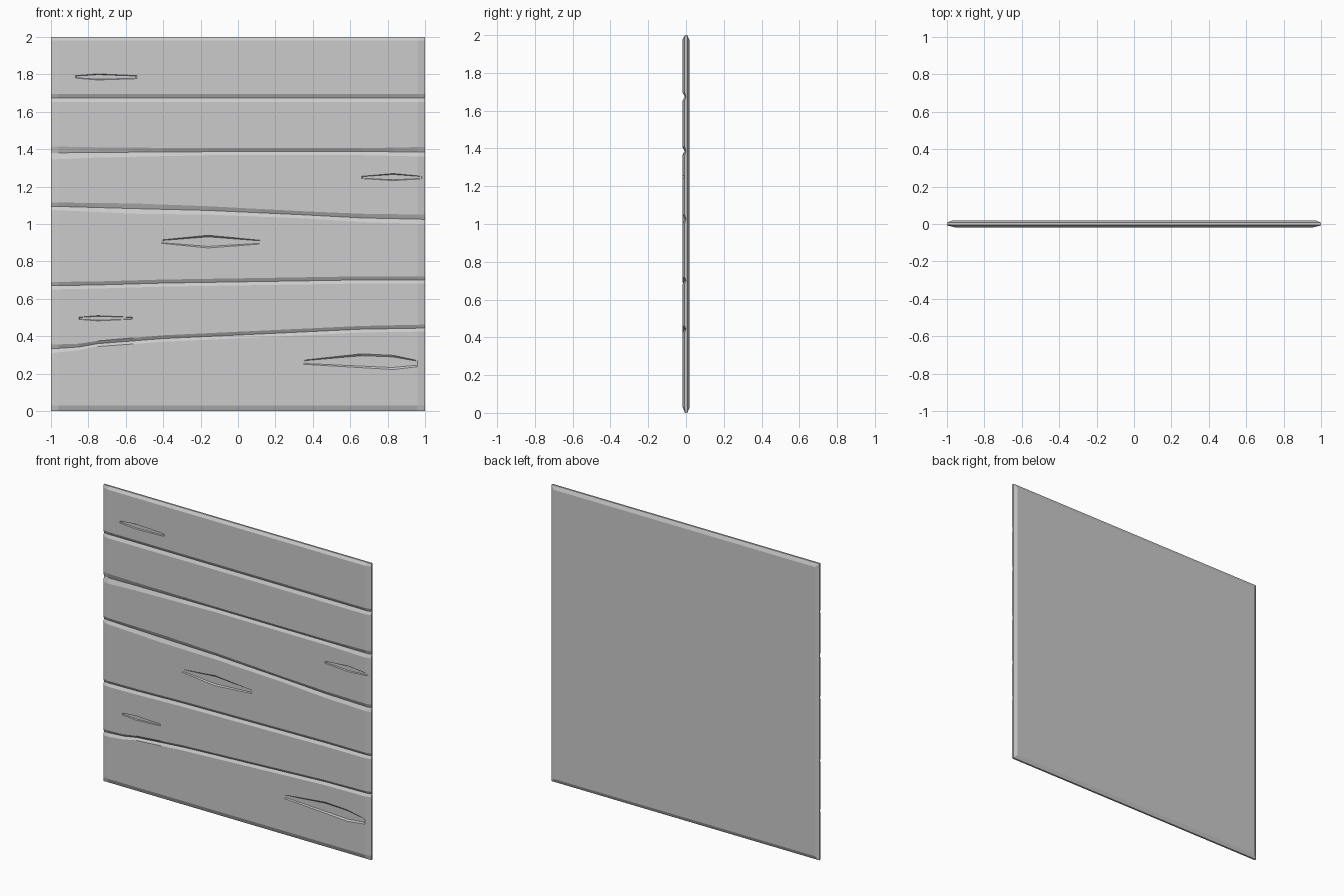
import bpy, bmesh

if "Cube" in bpy.data.objects:
    bpy.data.objects.remove(bpy.data.objects["Cube"])

FRONT, BACK = -0.0175, 0.0175
XS = [-1, -0.96, -0.85, -0.75, -0.56, -0.4, -0.16, 0.12, 0.35, 0.66, 0.83, 0.96, 1]

# Seams between planks: (x, lower edge, upper edge)
SEAMS = [
    [(-1, .31, .355), (-.85, .325, .36), (-.75, .345, .375), (-.4, .37, .405), (.66, .42, .455), (1, .425, .462)],
    [(-1, .65, .69), (-.75, .655, .693), (-.4, .665, .703), (.66, .682, .72), (1, .682, .72)],
    [(-1, 1.075, 1.115), (-.56, 1.055, 1.11), (-.16, 1.05, 1.095), (.35, 1.03, 1.068), (.66, 1.01, 1.055), (1, 1.0, 1.05)],
    [(-1, 1.345, 1.415), (-.75, 1.355, 1.41), (-.16, 1.368, 1.405), (.66, 1.368, 1.405), (1, 1.36, 1.412)],
    [(-1, 1.653, 1.695), (1, 1.653, 1.695)],
]

# Knot outlines in (x, z)
KNOTS = [
    [(-.87, 1.78), (-.75, 1.77), (-.54, 1.777), (-.54, 1.793), (-.75, 1.803), (-.87, 1.793)],
    [(.66, 1.243), (.83, 1.232), (.99, 1.242), (.99, 1.255), (.83, 1.27), (.66, 1.255)],
    [(-.41, .897), (-.16, .872), (.12, .893), (.12, .913), (-.16, .94), (-.41, .915)],
    [(-.85, .49), (-.75, .482), (-.565, .491), (-.565, .502), (-.75, .51), (-.85, .502)],
    [(.35, .25), (.83, .222), (.96, .237), (.96, .27), (.83, .298), (.66, .306), (.35, .272)],
]


def seam_at(seam, x):
    for (x0, a0, b0), (x1, a1, b1) in zip(seam, seam[1:]):
        if x <= x1:
            t = (x - x0) / (x1 - x0)
            return a0 + t * (a1 - a0), b0 + t * (b1 - b0)


def finish(bm, name):
    bmesh.ops.recalc_face_normals(bm, faces=bm.faces)
    mesh = bpy.data.meshes.new(name)
    bm.to_mesh(mesh)
    bm.free()
    obj = bpy.data.objects.new(name, mesh)
    bpy.context.collection.objects.link(obj)
    return obj


# Plank front: grid with V-shaped seams and a chamfered rim
bm = bmesh.new()
cols = []
for x in XS:
    rim = 0.010 if abs(x) == 1 else 0
    prof = [(0, FRONT + 0.012), (0.03, FRONT + rim)]
    for s in SEAMS:
        lo, hi = seam_at(s, x)
        prof += [(lo, FRONT + rim), ((lo + hi) / 2, FRONT + 0.011 + rim * 0.6), (hi, FRONT + rim)]
    prof += [(1.98, FRONT + rim), (2, FRONT + 0.012)]
    cols.append([bm.verts.new((x, y, z)) for z, y in prof])
for a, b in zip(cols, cols[1:]):
    for i in range(len(a) - 1):
        bm.faces.new((a[i], b[i], b[i + 1], a[i + 1]))

# Sides, back chamfer and flat back
def extrude_rim(edges):
    geom = bmesh.ops.extrude_edge_only(bm, edges=edges)["geom"]
    return ([g for g in geom if isinstance(g, bmesh.types.BMVert)],
            [g for g in geom if isinstance(g, bmesh.types.BMEdge) and g.is_boundary])

verts, edges = extrude_rim([e for e in bm.edges if e.is_boundary])
for v in verts:
    v.co.y = 0.007
verts, edges = extrude_rim(edges)
for v in verts:
    v.co = (v.co.x * 0.975, BACK, 1 + (v.co.z - 1) * 0.975)
bmesh.ops.edgeloop_fill(bm, edges=edges)
panel = finish(bm, "plank_panel")

# Knots: shallow tapered recesses cut into the planks
bm = bmesh.new()
for pts in KNOTS:
    cx = sum(p[0] for p in pts) / len(pts)
    cz = sum(p[1] for p in pts) / len(pts)
    rings = []
    for y, k in ((FRONT - 0.01, 1.0), (FRONT, 1.0), (FRONT + 0.007, 0.75)):
        kx = 1 - (1 - k) * 0.2
        rings.append([bm.verts.new((cx + (x - cx) * kx, y, cz + (z - cz) * k)) for x, z in pts])
    n = len(pts)
    for a, b in zip(rings, rings[1:]):
        for i in range(n):
            j = (i + 1) % n
            bm.faces.new((a[i], a[j], b[j], b[i]))
    bm.faces.new(rings[0])
    bm.faces.new(rings[-1])
cutter = finish(bm, "knot_cutter")
cutter.hide_render = True

mod = panel.modifiers.new("knots", "BOOLEAN")
mod.operation = "DIFFERENCE"
mod.solver = "EXACT"
mod.object = cutter
bpy.context.view_layer.objects.active = panel
bpy.ops.object.modifier_apply(modifier=mod.name)
bpy.data.objects.remove(cutter)
